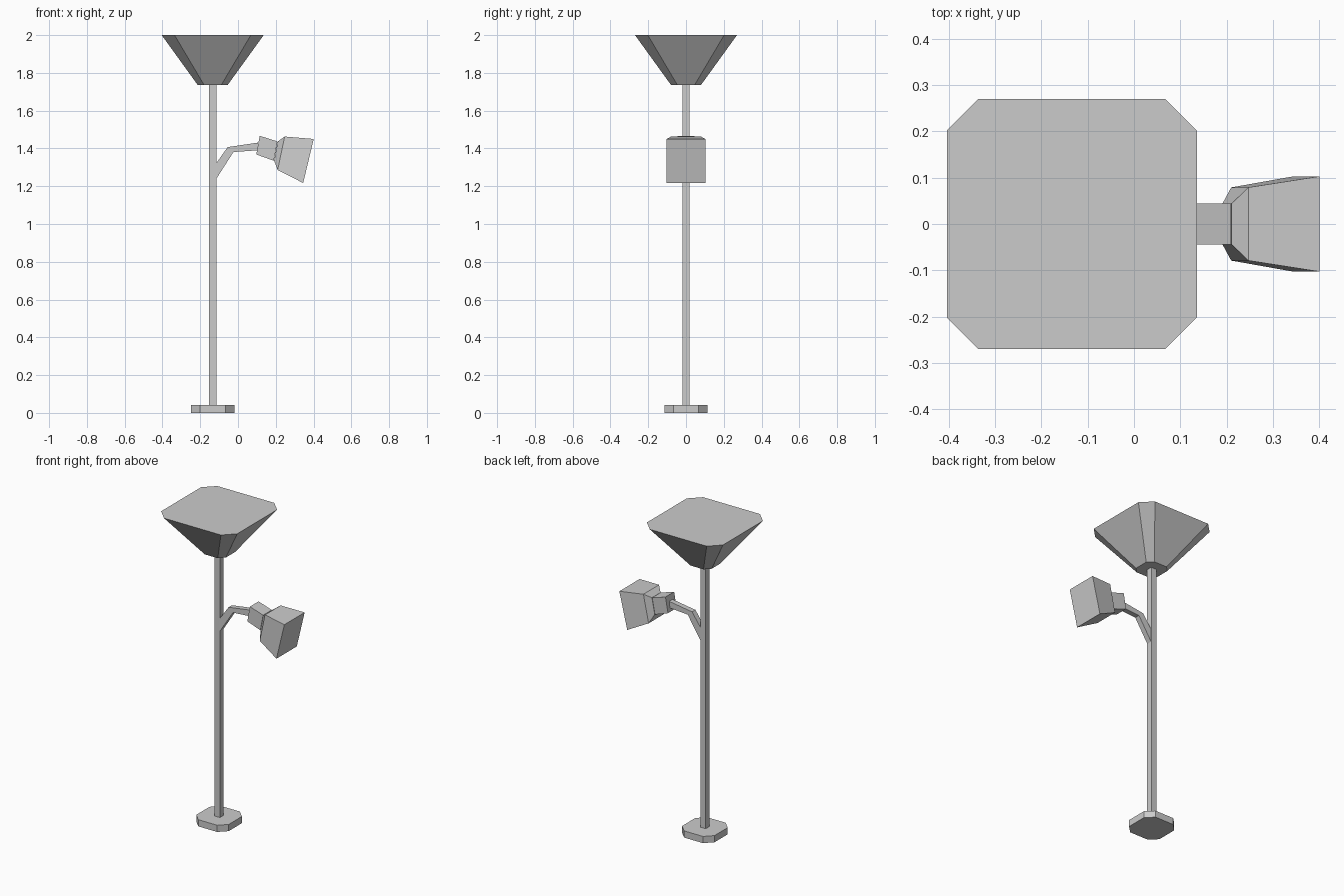
import bpy, bmesh

if "Cube" in bpy.data.objects:
    bpy.data.objects.remove(bpy.data.objects["Cube"])

CX = -0.134  # axis of the upright lamp


def loft(name, rings):
    """Closed flat-shaded solid skinned through rings of equal point count."""
    bm = bmesh.new()
    vs = [[bm.verts.new(p) for p in ring] for ring in rings]
    n = len(vs[0])
    for a, b in zip(vs, vs[1:]):
        for i in range(n):
            j = (i + 1) % n
            bm.faces.new((a[i], a[j], b[j], b[i]))
    bm.faces.new(vs[0][::-1])
    bm.faces.new(vs[-1])
    bmesh.ops.recalc_face_normals(bm, faces=bm.faces)
    mesh = bpy.data.meshes.new(name)
    bm.to_mesh(mesh)
    bm.free()
    obj = bpy.data.objects.new(name, mesh)
    bpy.context.collection.objects.link(obj)
    return obj


def octagon(h, c, z):
    """Square of half width h with corners cut by c."""
    k = h - c
    pts = [(h, -k), (h, k), (k, h), (-k, h), (-h, k), (-h, -k), (-k, -h), (k, -h)]
    return [(CX + x, y, z) for x, y in pts]


def square(h, z):
    return [(CX + x, y, z) for x, y in ((h, -h), (h, h), (-h, h), (-h, -h))]


def section(top, bottom, w):
    """Rectangular cross-section of the side lamp: top and bottom (x, z), half depth w."""
    (tx, tz), (bx, bz) = top, bottom
    return [(tx, -w, tz), (tx, w, tz), (bx, w, bz), (bx, -w, bz)]


# Upright lamp
loft("base", [octagon(0.115, 0.048, 0), octagon(0.115, 0.048, 0.043)])
loft("pole", [square(0.019, 0.043), square(0.019, 1.74)])
loft("uplight_shade", [octagon(0.08, 0.034, 1.737), octagon(0.27, 0.068, 2.0)])

# Bent side arm
loft("side_arm", [
    section((-0.117, 1.319), (-0.117, 1.236), 0.017),
    section((-0.055, 1.407), (-0.024, 1.381), 0.017),
    section((0.107, 1.431), (0.103, 1.390), 0.017),
])

# Lamp socket and flared reading head
loft("lamp_socket", [
    section((0.115, 1.467), (0.097, 1.368), 0.044),
    section((0.209, 1.437), (0.189, 1.335), 0.044),
])
loft("reading_head", [
    section((0.211, 1.437), (0.191, 1.335), 0.044),
    section((0.247, 1.463), (0.210, 1.286), 0.079),
    section((0.401, 1.450), (0.345, 1.217), 0.103),
])
